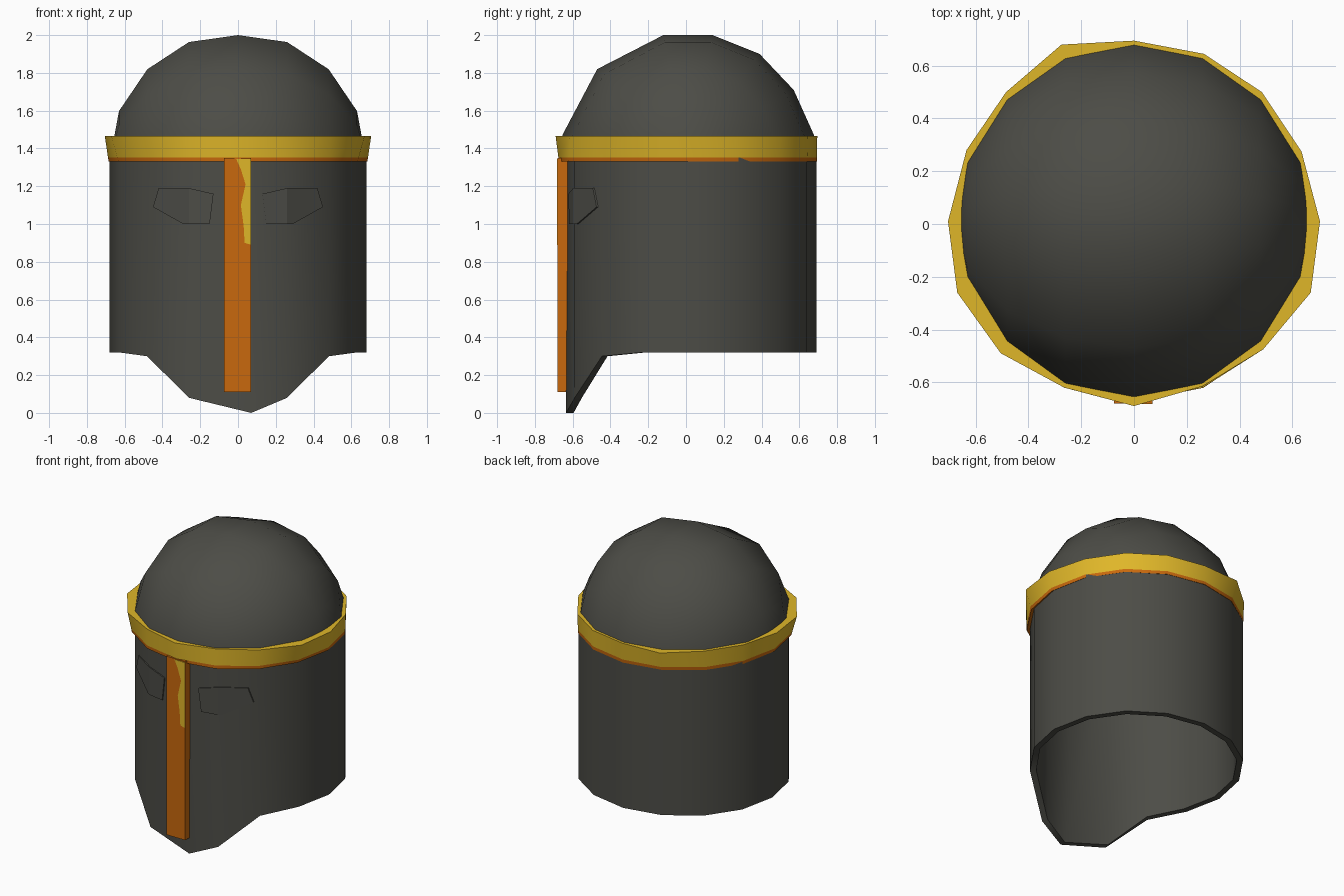
import bpy, bmesh, math

if "Cube" in bpy.data.objects:
    bpy.data.objects.remove(bpy.data.objects["Cube"])


def material(name, rgb):
    m = bpy.data.materials.new(name)
    m.diffuse_color = (*rgb, 1)
    m.use_nodes = True
    m.node_tree.nodes["Principled BSDF"].inputs["Base Color"].default_value = m.diffuse_color
    return m


GREY = material("dark grey", (0.073, 0.073, 0.062))
YELLOW = material("golden yellow", (0.74, 0.47, 0.022))
ORANGE = material("burnt orange", (0.58, 0.14, 0.004))


def make(name, verts, faces, mats, mat_rule=None, thickness=0, angle=40, closed=True):
    me = bpy.data.meshes.new(name)
    me.from_pydata(verts, [], faces)
    bm = bmesh.new()
    bm.from_mesh(me)
    bmesh.ops.remove_doubles(bm, verts=bm.verts, dist=1e-5)
    bmesh.ops.recalc_face_normals(bm, faces=bm.faces)
    # open shells must face away from the middle
    if not closed:
        bm.normal_update()
        if sum(f.normal.x * f.calc_center_median().x for f in bm.faces) < 0:
            bmesh.ops.reverse_faces(bm, faces=bm.faces)
    if mat_rule:
        for f in bm.faces:
            f.material_index = mat_rule(f.calc_center_median())
    bm.to_mesh(me)
    bm.free()
    for m in mats:
        me.materials.append(m)
    ob = bpy.data.objects.new(name, me)
    bpy.context.collection.objects.link(ob)
    bpy.ops.object.select_all(action='DESELECT')
    ob.select_set(True)
    bpy.context.view_layer.objects.active = ob
    if thickness:
        mod = ob.modifiers.new("Thickness", 'SOLIDIFY')
        mod.thickness = thickness
        mod.offset = -1
        bpy.ops.object.modifier_apply(modifier=mod.name)
    bpy.ops.object.shade_smooth_by_angle(angle=math.radians(angle))
    return ob


def loft(rings, closed=False):
    """Quads between rings of equal length; closed also joins last to first."""
    n, count = len(rings[0]), len(rings)
    faces = []
    for r in range(count if closed else count - 1):
        a, b = r * n, (r + 1) % count * n
        faces += [(a + i, a + (i + 1) % n, b + (i + 1) % n, b + i) for i in range(n)]
    return [v for ring in rings for v in ring], faces


SIDES = 16


def ellipse(rx, ry, cy, z):
    """Ring starting at the front vertex and turning towards +x."""
    return [(rx * math.sin(t), cy - ry * math.cos(t), z)
            for t in (2 * math.pi * i / SIDES for i in range(SIDES))]


# Wall: tube whose lower edge drops to a chin at the front
top = ellipse(0.68, 0.665, 0.025, 1.37)
drop = {0: 0.0, 1: 0.08, 2: 0.3}
bottom = [(x, y, drop.get(min(i, SIDES - i), 0.32)) for i, (x, y, z) in enumerate(top)]
bottom[0] = (0.07, -0.635, 0.0)
make("helmet_wall", *loft([top, bottom]), [GREY], thickness=0.04, closed=False)

# Dome: front-to-back arch narrowed towards a pole at each side
arch = [(-0.65, 1.36), (-0.655, 1.47), (-0.47, 1.82), (-0.12, 2.0), (0.14, 2.0),
        (0.39, 1.9), (0.57, 1.71), (0.678, 1.47), (0.685, 1.36)]
half = [(0.0, 1.0, 1.0), (0.26, 0.925, 0.945), (0.48, 0.71, 0.73), (0.63, 0.38, 0.40), (0.68, 0.0, 0.0)]
slices = [(-x, a, b) for x, a, b in half[:0:-1]] + half
verts = [(x, 0.015 + (y - 0.015) * a, 1.33 + (z - 1.33) * b)
         for x, a, b in slices for y, z in arch]
n = len(arch)
faces = [(s * n + i, s * n + i + 1, (s + 1) * n + i + 1, (s + 1) * n + i)
         for s in range(len(slices) - 1) for i in range(n - 1)]
make("helmet_dome", verts, faces, [GREY], thickness=0.03, angle=60, closed=False)

# Brow band: flared ring, slightly uneven at the top, orange along its lower edge
outline = [(0, -0.69), (0.26, -0.615), (0.49, -0.475), (0.67, -0.26), (0.705, 0.01),
           (0.635, 0.275), (0.485, 0.5), (0.265, 0.645), (0, 0.695), (-0.275, 0.68),
           (-0.485, 0.5), (-0.635, 0.28), (-0.705, 0.01), (-0.67, -0.26),
           (-0.505, -0.49), (-0.265, -0.62)]
low = ellipse(0.685, 0.683, 0.01, 1.33)
flare = [(x, y, 1.465) for x, y in outline]
mid = [tuple(a + (b - a) * 0.16 for a, b in zip(p, q)) for p, q in zip(low, flare)]
rings = [ellipse(0.655, 0.64, 0.025, 1.33), low, mid, flare,
         [(x * 0.9, y * 0.9, 1.465) for x, y in outline]]
make("brow_band", *loft(rings, closed=True), [YELLOW, ORANGE],
     mat_rule=lambda c: 1 if c.z < 1.345 else 0)


def prism(name, front, depth, mat):
    """Extrude a list of front points backwards along y."""
    k = len(front)
    back = [(x, y + depth, z) for x, y, z in front]
    v, f = loft([front, back])
    f += [tuple(range(k)), tuple(range(2 * k - 1, k - 1, -1))]
    return make(name, v, f, [mat], angle=20)


# Nose strip with a golden streak running down from the band
prism("nose_strip", [(-0.075, -0.68, 0.11), (0.07, -0.68, 0.11),
                     (0.07, -0.68, 1.35), (-0.075, -0.68, 1.35)], 0.08, ORANGE)
streak = [(0.035, 0.9), (0.07, 0.89), (0.07, 1.345), (-0.01, 1.345), (0.015, 1.29),
          (0.04, 1.21), (0.015, 1.1), (0.03, 0.99)]
prism("nose_streak", [(x, -0.683, z) for x, z in streak], 0.004, YELLOW)


def wall_y(x):
    """Depth of the front wall at x."""
    for p, q in zip(top[:4], top[1:5]):
        if abs(x) <= q[0]:
            return p[1] + (q[1] - p[1]) * (abs(x) - p[0]) / (q[0] - p[0])


# Eye plates: thin panels bent over the wall edge
FOLD = top[1][0]
inner = [(0.13, 1.16), (FOLD, 1.19), (FOLD, 1.0), (0.15, 1.0)]
outer = [(FOLD, 1.19), (0.42, 1.19), (0.45, 1.09), (0.29, 1.0), (FOLD, 1.0)]
for side, label in ((-1, "left"), (1, "right")):
    for part, pts in (("inner", inner), ("outer", outer)):
        prism(f"eye_plate_{part}_{label}",
              [(side * x, wall_y(x) - 0.008, z) for x, z in pts], 0.009, GREY)
